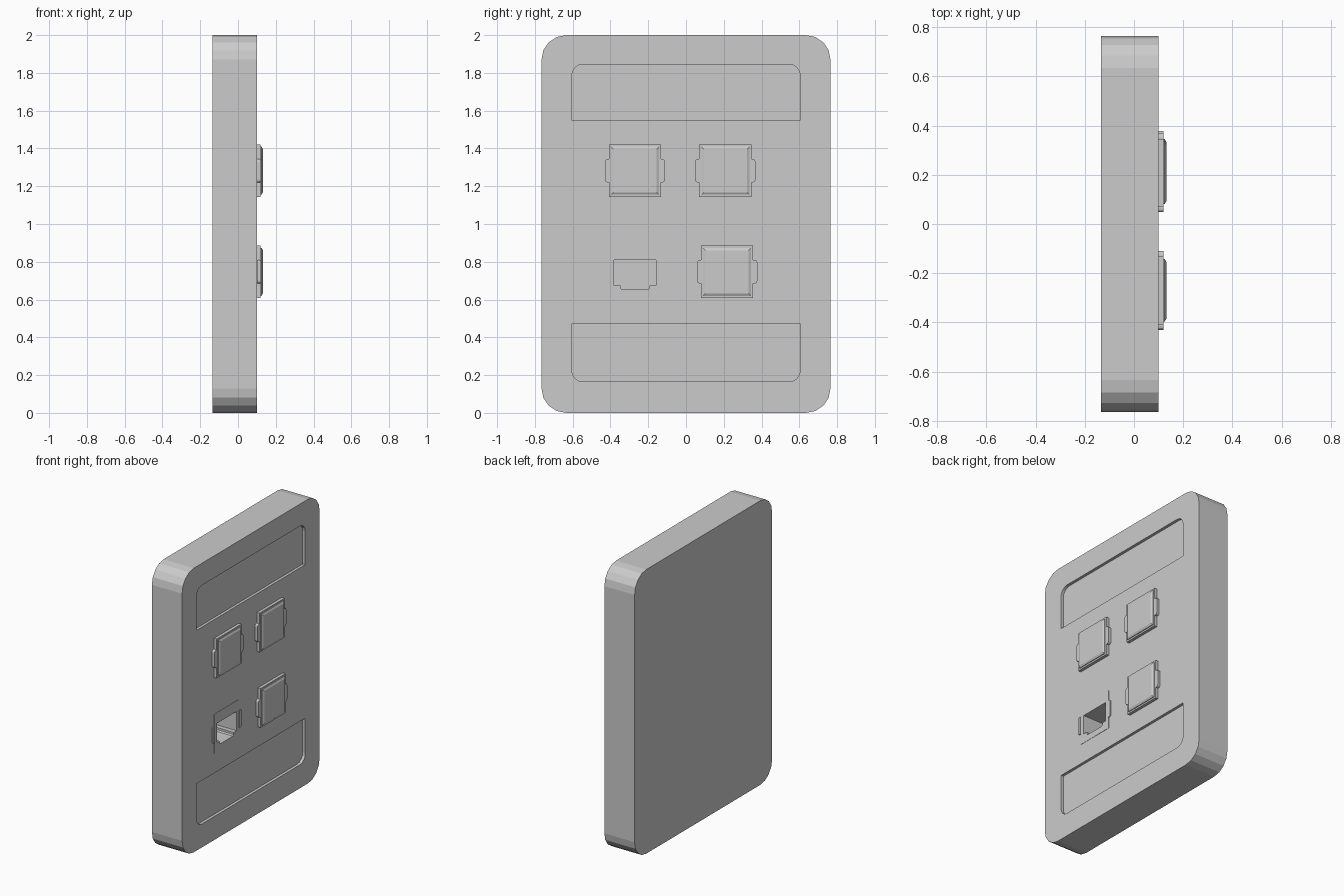
import bpy, bmesh, math

if "Cube" in bpy.data.objects:
    bpy.data.objects.remove(bpy.data.objects["Cube"])


def rounded(y0, y1, z0, z1, r=0.0, seg=4):
    """Rounded rectangle outline in the YZ plane."""
    if r == 0:
        return [(y0, z0), (y1, z0), (y1, z1), (y0, z1)]
    pts = []
    corners = [(y1 - r, z1 - r, 0), (y0 + r, z1 - r, 90),
               (y0 + r, z0 + r, 180), (y1 - r, z0 + r, 270)]
    for cy, cz, start in corners:
        for i in range(seg + 1):
            a = math.radians(start + 90 * i / seg)
            pts.append((cy + r * math.cos(a), cz + r * math.sin(a)))
    return pts


def prism(name, *sections):
    """Loft matching outlines, each given as (x, outline)."""
    bm = bmesh.new()
    rings = [[bm.verts.new((x, y, z)) for y, z in pts] for x, pts in sections]
    n = len(rings[0])
    bm.faces.new(rings[0])
    bm.faces.new(rings[-1])
    for a, b in zip(rings, rings[1:]):
        for i in range(n):
            bm.faces.new((a[i], a[(i + 1) % n], b[(i + 1) % n], b[i]))
    bmesh.ops.recalc_face_normals(bm, faces=bm.faces)
    mesh = bpy.data.meshes.new(name)
    bm.to_mesh(mesh)
    bm.free()
    ob = bpy.data.objects.new(name, mesh)
    bpy.context.collection.objects.link(ob)
    return ob


def extrude(name, pts, x0, x1):
    return prism(name, (x0, pts), (x1, pts))


def cut(targets, cutter):
    """Subtract the cutter from every target, then remove it."""
    cutter.hide_render = True
    for ob in targets:
        mod = ob.modifiers.new("cut", 'BOOLEAN')
        mod.operation = 'DIFFERENCE'
        mod.solver = 'EXACT'
        mod.object = cutter
        bpy.context.view_layer.objects.active = ob
        bpy.ops.object.modifier_apply(modifier=mod.name)
    bpy.data.objects.remove(cutter)


FACE = 0.10      # front surface of the plate
FLOOR = 0.08     # bottom of the label recesses
HALF = 0.138     # half size of a port

# Wall plate with a shallow rounded recess
plate = extrude("wall_plate", rounded(-0.765, 0.765, 0, 2, 0.13), -0.135, FACE)
cut([plate], extrude("recess_cutter",
                     rounded(-0.605, 0.605, 0.165, 1.845, 0.06), FLOOR, 0.2))

# Middle panel leaves a label window above and below
panel = extrude("middle_panel", rounded(-0.605, 0.605, 0.47, 1.55),
                FLOOR, FACE - 0.001)


def square(y, z, inset=0.0):
    h = HALF - inset
    return rounded(y - h, y + h, z - h, z + h)


def tab_outline(y, z):
    return rounded(y - 0.16, y + 0.16, z - 0.062, z + 0.062, 0.015, 3)


# Three blank port covers: base, side tabs and bevelled cap
for i, (y, z) in enumerate([(-0.27, 1.282), (0.208, 1.282), (0.218, 0.747)], 1):
    extrude(f"cover_base_{i}", square(y, z), 0.09, 0.12)
    extrude(f"cover_tabs_{i}", tab_outline(y, z), 0.09, 0.119)
    prism(f"cover_cap_{i}", (0.11, square(y, z, 0.011)),
          (0.125, square(y, z, 0.011)), (0.132, square(y, z, 0.024)))

# Open socket: flush insert, side tabs and a stepped hole
jy, jz = -0.27, 0.747
insert = extrude("socket_insert", square(jy, jz), FLOOR, FACE + 0.001)
tabs = extrude("socket_tabs", tab_outline(jy, jz), FLOOR, FACE + 0.006)
cut([tabs], extrude("tab_gap_cutter", square(jy, jz), 0.0, 0.2))
half_hole = [(0.07, 0.652), (0.078, 0.66), (0.078, 0.675), (0.11, 0.675),
             (0.11, 0.81)]
hole = [(jy + y, z) for y, z in half_hole]
hole += [(jy - y, z) for y, z in reversed(half_hole)]
cut([plate, panel, insert], extrude("socket_cutter", hole, -0.06, 0.2))
